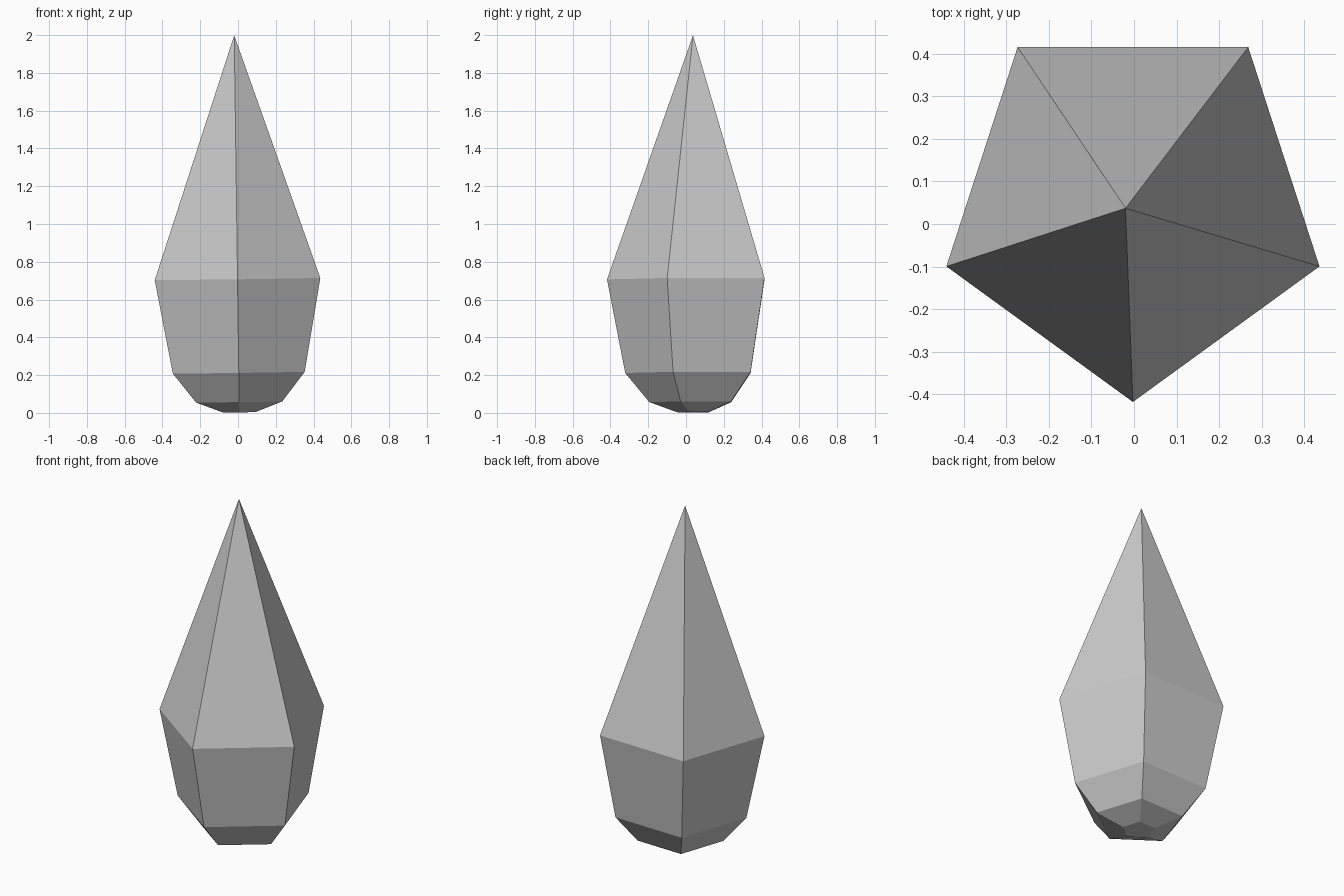
import bpy, bmesh, math
from mathutils import Matrix, Vector

if "Cube" in bpy.data.objects:
    bpy.data.objects.remove(bpy.data.objects["Cube"])

SIDES = 5
# radius and height of each ring, from the base up
PROFILE = [(0.090, 0.002), (0.240, 0.057), (0.367, 0.212), (0.461, 0.708)]
TIP_HEIGHT = 1.998

bm = bmesh.new()

# pentagonal rings, one corner facing the front
rings = []
for radius, z in PROFILE:
    ring = []
    for i in range(SIDES):
        a = -math.pi / 2 + i * math.tau / SIDES
        ring.append(bm.verts.new((radius * math.cos(a), radius * math.sin(a), z)))
    rings.append(ring)

# flat base and side bands
bm.faces.new(rings[0][::-1])
for low, high in zip(rings, rings[1:]):
    for i in range(SIDES):
        j = (i + 1) % SIDES
        bm.faces.new((low[i], low[j], high[j], high[i]))

# long pointed tip
tip = bm.verts.new((0, 0, TIP_HEIGHT))
for i in range(SIDES):
    bm.faces.new((rings[-1][i], rings[-1][(i + 1) % SIDES], tip))

# very slight lean
lean = Vector((0, 0, 1)).rotation_difference(Vector((-0.0135, -0.0045, 1)))
bm.transform(Matrix.Translation((0.007, 0.046, 0.001)) @ lean.to_matrix().to_4x4())
bmesh.ops.recalc_face_normals(bm, faces=bm.faces)

mesh = bpy.data.meshes.new("crystal_spike")
bm.to_mesh(mesh)
bm.free()
spike = bpy.data.objects.new("crystal_spike", mesh)
bpy.context.collection.objects.link(spike)
